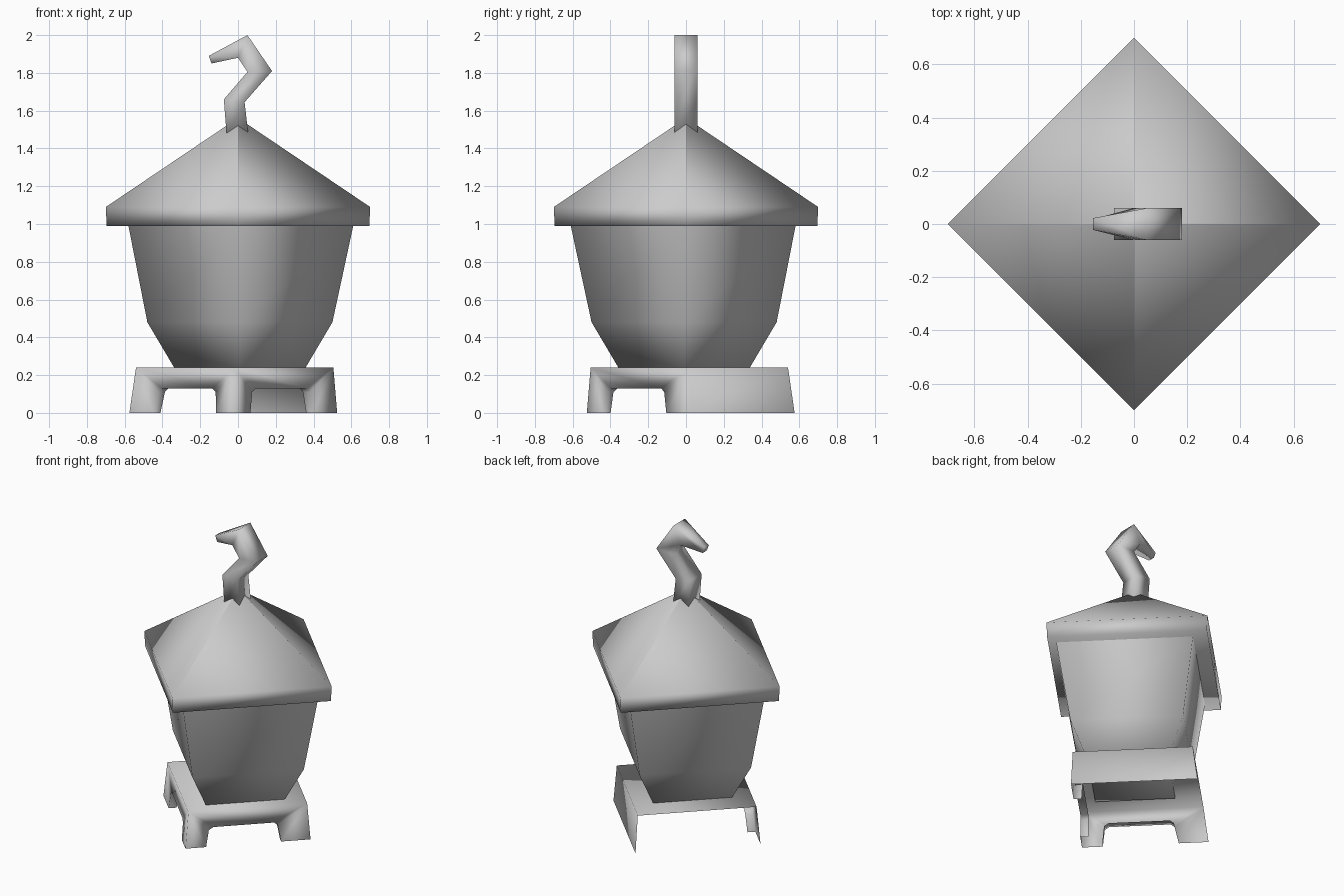
import bpy, bmesh
from mathutils import Vector

old = bpy.data.objects.get("Cube")
if old:
    bpy.data.objects.remove(old, do_unlink=True)

GREY = (0.6, 0.6, 0.6, 1)
grey = bpy.data.materials.new("plain grey")
grey.use_nodes = True
grey.diffuse_color = GREY
grey.node_tree.nodes["Principled BSDF"].inputs["Base Color"].default_value = GREY


def finish(bm, name, recalc=True):
    """Turn a bmesh into a smooth grey object."""
    bmesh.ops.remove_doubles(bm, verts=bm.verts, dist=0.0005)
    if recalc:
        bmesh.ops.recalc_face_normals(bm, faces=bm.faces)
    mesh = bpy.data.meshes.new(name)
    bm.to_mesh(mesh)
    bm.free()
    mesh.materials.append(grey)
    for poly in mesh.polygons:
        poly.use_smooth = True
    obj = bpy.data.objects.new(name, mesh)
    bpy.context.collection.objects.link(obj)
    return obj


def diamond(radius, z, shift=0.0):
    """Square with corners on the axes: front, left, back, right."""
    c = Vector((shift, -shift, z))
    return [c + radius * Vector(d) for d in ((0, -1, 0), (1, 0, 0), (0, 1, 0), (-1, 0, 0))]


def loft(name, rings, cap_start=True, cap_end=True):
    """Skin a run of four-cornered rings."""
    bm = bmesh.new()
    rows = [[bm.verts.new(p) for p in ring] for ring in rings]
    for low, high in zip(rows, rows[1:]):
        for i in range(4):
            j = (i + 1) % 4
            bm.faces.new((low[i], low[j], high[j], high[i]))
    if cap_start:
        bm.faces.new(rows[0][::-1])
    if cap_end:
        bm.faces.new(rows[-1])
    return finish(bm, name)


# Tapered body and overhanging pyramid roof
loft("lantern_body", [diamond(0.345, 0.235, 0.01), diamond(0.49, 0.48, 0.01),
                      diamond(0.595, 0.99, 0.015)], cap_end=False)
loft("roof", [diamond(0.695, 0.99), diamond(0.70, 1.09), diamond(0.002, 1.56)])

# Bent hook: pairs of inner and outer profile points (x, z) with a half width
HOOK = [((-0.06, 1.47), (0.055, 1.47), 0.06), ((-0.075, 1.66), (0.035, 1.645), 0.06),
        ((0.05, 1.805), (0.18, 1.81), 0.06), ((0.0, 1.88), (0.05, 2.0), 0.06),
        ((-0.14, 1.85), (-0.155, 1.89), 0.022)]
loft("hook", [[Vector((a[0], -w, a[1])), Vector((b[0], -w, b[1])),
               Vector((b[0], w, b[1])), Vector((a[0], w, a[1]))] for a, b, w in HOOK])

# Base stand: top plate, two walls with leg cutouts, one solid wall, one open side
top = diamond(0.5225, 0.24, -0.0175)
foot = diamond(0.55, 0.0, -0.025)
ARCH = [(0.165, 0), (0.18, 0.46), (0.215, 0.54), (0.715, 0.54), (0.745, 0.46), (0.765, 0)]
bm = bmesh.new()
bm.faces.new([bm.verts.new(p) for p in top])


def add_wall(start, end, outline):
    def at(u, v):
        return foot[start].lerp(foot[end], u).lerp(top[start].lerp(top[end], u), v)
    pts = [at(u, v) for u, v in outline]
    if end == 3:
        pts.reverse()
    bm.faces.new([bm.verts.new(p) for p in pts])
    return at


for corner in (1, 3):
    at = add_wall(0, corner, [(0, 0)] + ARCH + [(1, 0), (1, 1), (0, 1)])
    # Short return running inward round the cutout
    inward = Vector((-0.035 if corner == 1 else 0.035, 0.035, 0))
    edge = [at(u, v) for u, v in ARCH]
    for p, q in zip(edge, edge[1:]):
        quad = [p, q, q + inward, p + inward]
        bm.faces.new([bm.verts.new(c) for c in (quad if corner == 3 else quad[::-1])])
add_wall(1, 2, [(0, 0), (1, 0), (1, 1), (0, 1)])
finish(bm, "base_stand", recalc=False)
